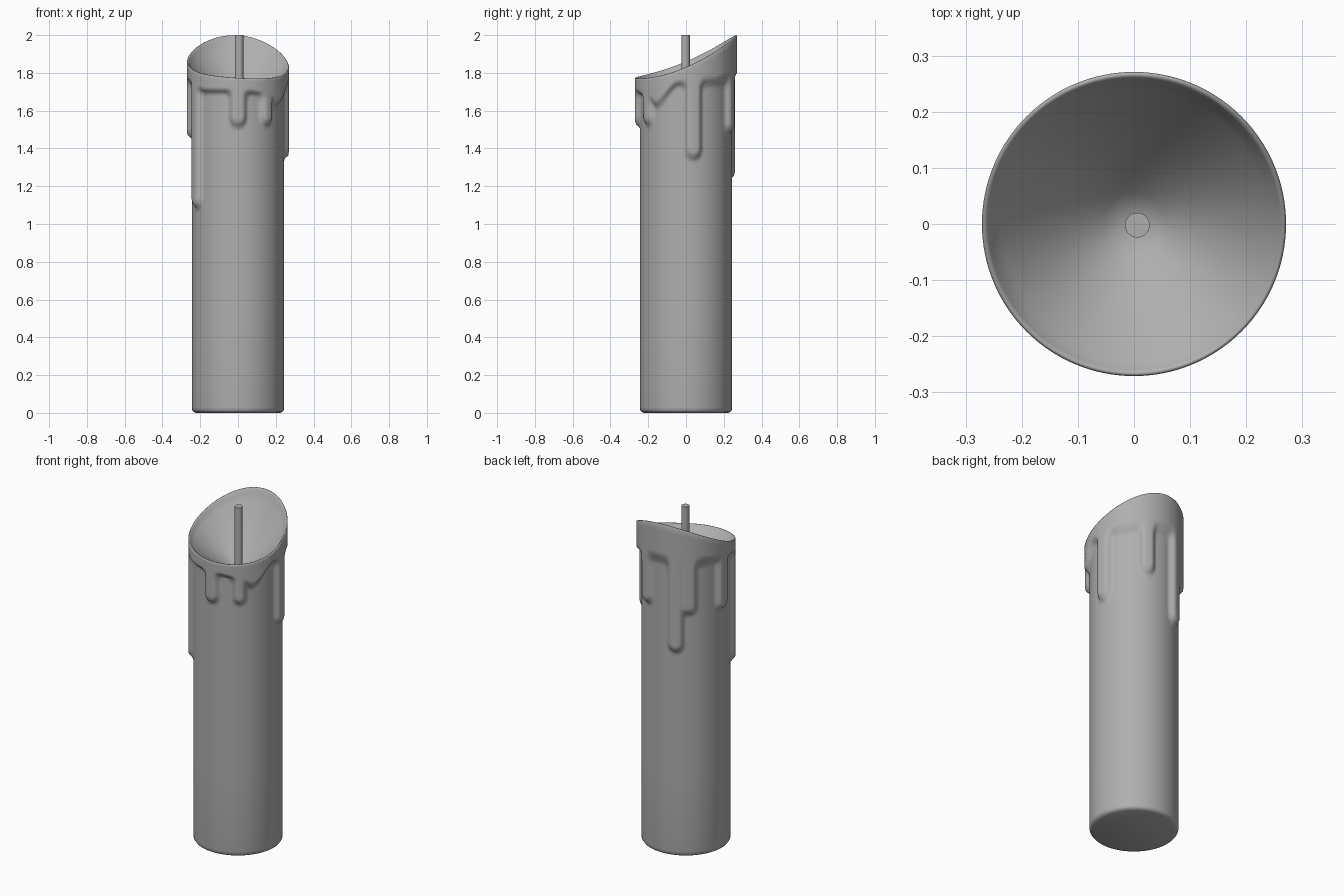
import bpy, bmesh, math

if "Cube" in bpy.data.objects:
    bpy.data.objects.remove(bpy.data.objects["Cube"])

R_BODY, R_WAX, SEG = 0.244, 0.271, 160
BOWL_Z = 1.63

# drips: angle from front (deg, towards +x), lower end z, half width
DRIPS = [(0, 1.52, 0.042), (37, 1.53, 0.034), (99, 1.35, 0.042),
         (157, 1.49, 0.040), (202, 1.24, 0.042), (219, 1.47, 0.040),
         (266, 1.46, 0.040), (300, 1.09, 0.038)]
# lower edge of the wax collar: angle, z
COLLAR = [(0, 1.70), (40, 1.68), (52, 1.63), (82, 1.74), (125, 1.75), (180, 1.78),
          (245, 1.77), (285, 1.75), (320, 1.70), (360, 1.70)]

GREY = bpy.data.materials.new("wax_grey")
GREY.diffuse_color = (0.43, 0.43, 0.43, 1)
GREY.use_nodes = True
GREY.node_tree.nodes["Principled BSDF"].inputs["Base Color"].default_value = GREY.diffuse_color


def smooth(t):
    t = max(0.0, min(1.0, t))
    return t * t * (3 - 2 * t)


def rim_z(a):
    s = -math.cos(a)
    return 1.845 + 0.1125 * s + 0.041 * s * s - 0.015 * math.sin(a)


def collar_z(deg):
    for (a0, z0), (a1, z1) in zip(COLLAR, COLLAR[1:]):
        if a0 <= deg <= a1:
            return z0 + (z1 - z0) * smooth((deg - a0) / (a1 - a0))
    return COLLAR[0][1]


def smin(a, b, k=0.035):
    h = max(k - abs(a - b), 0) / k
    return min(a, b) - h * h * k / 4


def outer_radius(a, z):
    deg = math.degrees(a)
    d = collar_z(deg) - z
    for angle, low, w in DRIPS:
        arc = math.radians((deg - angle + 180) % 360 - 180) * 0.26
        d = smin(d, math.hypot(arc, max(low + w - z, 0)) - w)
    return R_BODY + (R_WAX - R_BODY) * smooth((0.014 - d) / 0.032)


def ring(bm, fn):
    verts = []
    for i in range(SEG):
        a = 2 * math.pi * i / SEG
        r, z = fn(a)
        verts.append(bm.verts.new((r * math.sin(a), -r * math.cos(a), z)))
    return verts


def finish(bm, name):
    bmesh.ops.recalc_face_normals(bm, faces=bm.faces)
    me = bpy.data.meshes.new(name)
    bm.to_mesh(me)
    bm.free()
    me.materials.append(GREY)
    ob = bpy.data.objects.new(name, me)
    bpy.context.collection.objects.link(ob)
    bpy.ops.object.select_all(action='DESELECT')
    ob.select_set(True)
    bpy.context.view_layer.objects.active = ob
    bpy.ops.object.shade_smooth_by_angle(angle=math.radians(75))
    return ob


# candle body: rounded foot, shaft, dripping collar, slanted lip, melted bowl
bm = bmesh.new()
rings = []
for inset, z in [(0.022, 0), (0.008, 0.006), (0.002, 0.014), (0, 0.03), (0, 0.5), (0, 1.0)]:
    rings.append(ring(bm, lambda a: (R_BODY - inset, z)))
for i in range(36):
    z = 1.04 + i * 0.018
    rings.append(ring(bm, lambda a: (outer_radius(a, z), z)))
z_top = z
for i in range(1, 11):
    def wall(a, t=i / 10):
        z = z_top + (rim_z(a) - 0.006 - z_top) * t
        return outer_radius(a, z), z
    rings.append(ring(bm, wall))
rings.append(ring(bm, lambda a: (R_WAX - 0.002, rim_z(a) - 0.001)))
rings.append(ring(bm, lambda a: (R_WAX - 0.006, rim_z(a))))
rings.append(ring(bm, lambda a: (R_WAX - 0.011, rim_z(a) - 0.006)))
for t in (0.93, 0.88, 0.8, 0.7, 0.6, 0.5, 0.4, 0.3, 0.2, 0.1):
    rings.append(ring(bm, lambda a: (R_WAX * t, BOWL_Z + (rim_z(a) - BOWL_Z) * t ** 1.4)))
for lo, hi in zip(rings, rings[1:]):
    for i in range(SEG):
        j = (i + 1) % SEG
        bm.faces.new((lo[i], lo[j], hi[j], hi[i]))
bm.faces.new(rings[0][::-1])
bm.faces.new(rings[-1])
finish(bm, "candle_body")

# wick
bm = bmesh.new()
bmesh.ops.create_cone(bm, cap_ends=True, segments=32, radius1=0.022, radius2=0.022, depth=0.4)
bmesh.ops.translate(bm, verts=bm.verts, vec=(0.006, -0.002, 1.80))
finish(bm, "wick")
